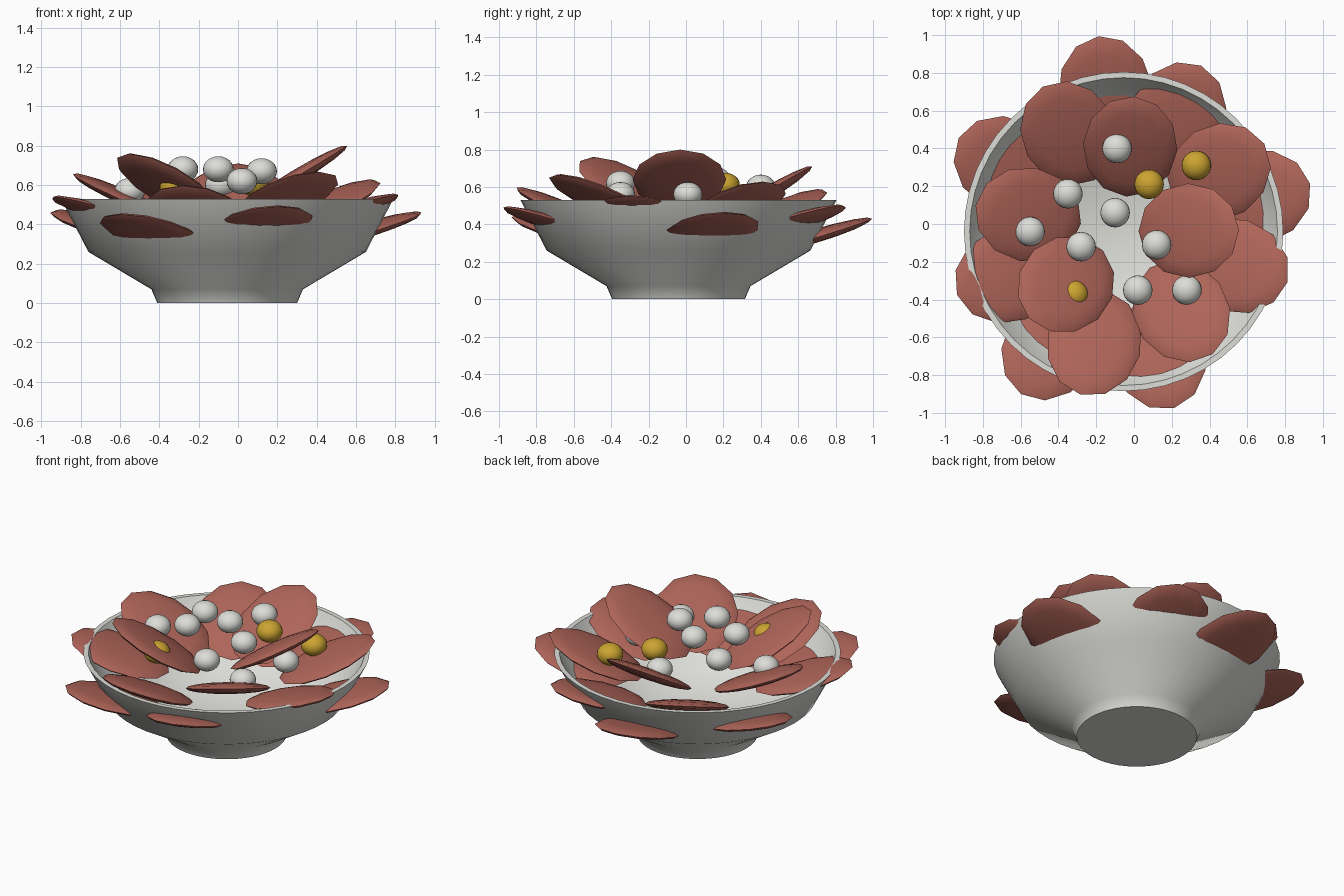
import bpy
import bmesh
from math import atan2, radians, cos, sin, tau
from mathutils import Matrix, Vector

cube = bpy.data.objects.get("Cube")
if cube:
    bpy.data.objects.remove(cube, do_unlink=True)


def material(name, color):
    mat = bpy.data.materials.new(name)
    mat.use_nodes = True
    mat.diffuse_color = (*color, 1)
    mat.node_tree.nodes["Principled BSDF"].inputs["Base Color"].default_value = (*color, 1)
    return mat


white = material("white glaze", (0.72, 0.72, 0.69))
terracotta = material("terracotta pink", (0.43, 0.13, 0.1))
gold = material("gold", (0.6, 0.37, 0.03))


def finish(name, bm, mat, angle):
    mesh = bpy.data.meshes.new(name)
    bm.to_mesh(mesh)
    bm.free()
    mesh.materials.append(mat)
    obj = bpy.data.objects.new(name, mesh)
    bpy.context.collection.objects.link(obj)
    bpy.ops.object.select_all(action="DESELECT")
    obj.select_set(True)
    bpy.context.view_layer.objects.active = obj
    bpy.ops.object.shade_smooth_by_angle(angle=radians(angle))
    return obj


def ellipsoid(name, mat, location, size, segments, rings, turn=Matrix.Identity(4)):
    bm = bmesh.new()
    bmesh.ops.create_uvsphere(
        bm, u_segments=segments, v_segments=rings, radius=1,
        matrix=Matrix.Translation(location) @ turn @ Matrix.Diagonal((*size, 1)))
    return finish(name, bm, mat, 60)


# Bowl: one closed profile turned around its axis
CENTER = Vector((-0.055, -0.04, 0))
profile = [(0.355, 0), (0.385, 0.07), (0.705, 0.26), (0.845, 0.53),
           (0.815, 0.53), (0.675, 0.285), (0.34, 0.1)]
SIDES = 48
bm = bmesh.new()
loops = [[bm.verts.new(CENTER + Vector((r * cos(tau * i / SIDES), r * sin(tau * i / SIDES), z)))
          for i in range(SIDES)] for r, z in profile]
for low, high in zip(loops, loops[1:]):
    for i in range(SIDES):
        j = (i + 1) % SIDES
        bm.faces.new((low[i], low[j], high[j], high[i]))
bm.faces.new(loops[0][::-1])
bm.faces.new(loops[-1])
finish("bowl", bm, white, 40)

# Petals: flattened ellipsoids facing outward, steeper toward the middle
layers = {
    "outer_petal": (17, [(-0.15, 0.7, 0.34), (0.23, 0.57, 0.41), (0.645, 0.14, 0.37),
                         (0.53, -0.22, 0.46), (0.13, -0.69, 0.4), (-0.44, -0.65, 0.36),
                         (-0.66, -0.27, 0.45), (-0.67, 0.31, 0.38)]),
    "middle_petal": (24, [(-0.56, 0.05, 0.53), (0.25, -0.46, 0.54), (-0.21, -0.63, 0.47),
                          (-0.345, 0.48, 0.46), (0.45, 0.275, 0.5)]),
    "inner_petal": (31, [(0.29, -0.035, 0.64), (-0.02, 0.41, 0.55), (-0.36, -0.32, 0.6)]),
}
for name, (tilt, spots) in layers.items():
    for spot in spots:
        away = Vector(spot) - CENTER
        turn = (Matrix.Rotation(atan2(away.y, away.x), 4, "Z")
                @ Matrix.Rotation(radians(-tilt), 4, "Y"))
        ellipsoid(name, terracotta, spot, (0.31, 0.25, 0.035), 12, 8, turn)

# Pearls resting among the petals
white_spots = [(-0.09, 0.4, 0.6), (-0.35, 0.16, 0.64), (-0.55, -0.04, 0.57),
               (-0.28, -0.12, 0.68), (-0.1, 0.06, 0.68), (0.12, -0.11, 0.67),
               (0.02, -0.35, 0.62), (0.28, -0.35, 0.56), (0.34, 0.01, 0.56)]
gold_spots = [(0.08, 0.21, 0.61), (0.33, 0.31, 0.55), (-0.32, -0.375, 0.59)]
for name, mat, spots in (("white_pearl", white, white_spots), ("gold_pearl", gold, gold_spots)):
    for spot in spots:
        ellipsoid(name, mat, spot, (0.078, 0.078, 0.066), 24, 12)
